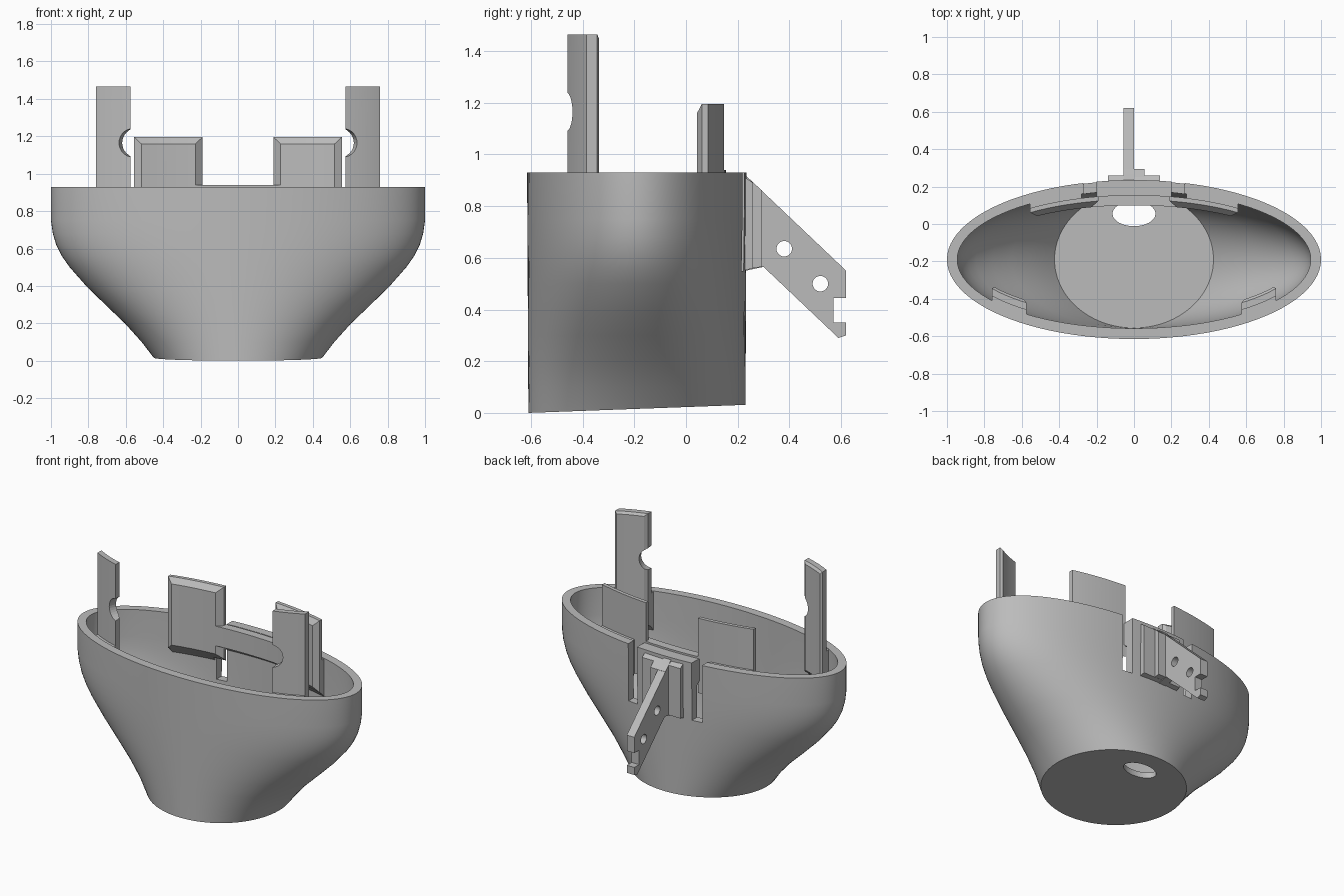
import bpy, bmesh, math
from mathutils import Vector, Matrix

if "Cube" in bpy.data.objects:
    bpy.data.objects.remove(bpy.data.objects["Cube"])

gray = bpy.data.materials.new("plain_gray")
gray.use_nodes = True
GRAY = (0.5, 0.5, 0.5, 1)
gray.diffuse_color = GRAY
gray.node_tree.nodes["Principled BSDF"].inputs["Base Color"].default_value = GRAY

CY = -0.19                      # centre line of the oval body
OUTER, SHOULDER, INNER = (0.92, 0.345), (0.895, 0.32), (0.865, 0.29)
WALL = (0.965, 0.39)


def finish(name, bm, smooth=False):
    bmesh.ops.recalc_face_normals(bm, faces=bm.faces)
    mesh = bpy.data.meshes.new(name)
    bm.to_mesh(mesh)
    bm.free()
    mesh.materials.append(gray)
    ob = bpy.data.objects.new(name, mesh)
    bpy.context.collection.objects.link(ob)
    if smooth:
        select(ob)
        bpy.ops.object.shade_smooth_by_angle(angle=math.radians(30))
    return ob


def select(ob):
    bpy.ops.object.select_all(action='DESELECT')
    ob.select_set(True)
    bpy.context.view_layer.objects.active = ob


def cut(ob, cutters):
    select(ob)
    for c in cutters:
        mod = ob.modifiers.new("cut", 'BOOLEAN')
        mod.operation, mod.solver, mod.object = 'DIFFERENCE', 'EXACT', c
        bpy.ops.object.modifier_apply(modifier=mod.name)
    for c in cutters:
        bpy.data.objects.remove(c)


def cylinder(center, radius, depth, axis, scale_y=1):
    bm = bmesh.new()
    bmesh.ops.create_cone(bm, cap_ends=True, segments=32, radius1=radius,
                          radius2=radius, depth=depth)
    bm.transform(Matrix.Translation(center)
                 @ Vector(axis).to_track_quat('Z', 'Y').to_matrix().to_4x4()
                 @ Matrix.Diagonal((1, scale_y, 1, 1)))
    ob = finish("cutter", bm)
    ob.hide_render = True
    return ob


def box(name, low, high):
    bm = bmesh.new()
    bmesh.ops.create_cube(bm, size=1)
    low, high = Vector(low), Vector(high)
    bm.transform(Matrix.Translation((low + high) / 2)
                 @ Matrix.Diagonal((*(high - low), 1)))
    return finish(name, bm)


def oval_plate(name, x0, x1, layers, side, n=12):
    """Plate bent along the oval; each layer is (radii, inset, bottom, top)."""
    bm = bmesh.new()
    grids = []
    for (a, b), inset, z0, z1 in layers:
        rows = [[], []]
        for i in range(n + 1):
            x = x0 + inset + (x1 - x0 - 2 * inset) * i / n
            y = CY + side * b * math.sqrt(1 - (x / a) ** 2)
            for row, z in zip(rows, (z0, z1)):
                row.append(bm.verts.new((x, y, z)))
        grids.append(rows)
    for g in (grids[0], grids[-1]):
        for i in range(n):
            bm.faces.new((g[0][i], g[0][i + 1], g[1][i + 1], g[1][i]))
    for g, h in zip(grids, grids[1:]):
        loop_g, loop_h = g[0] + g[1][::-1], h[0] + h[1][::-1]
        for i in range(len(loop_g)):
            j = (i + 1) % len(loop_g)
            bm.faces.new((loop_g[i], loop_g[j], loop_h[j], loop_h[i]))
    return finish(name, bm, smooth=True)


def side_profile(name, points, x0, x1):
    bm = bmesh.new()
    face = bm.faces.new([bm.verts.new((x0, y, z)) for y, z in points])
    new = bmesh.ops.extrude_face_region(bm, geom=[face])["geom"]
    bmesh.ops.translate(bm, vec=(x1 - x0, 0, 0),
                        verts=[v for v in new if isinstance(v, bmesh.types.BMVert)])
    return finish(name, bm)


# Body: round tilted base flaring into a wide oval rim, hollow inside
flare = [(0, 0.45), (0.1, 0.515), (0.2, 0.605), (0.3, 0.71), (0.4, 0.812), (0.5, 0.9),
         (0.56, 0.942), (0.62, 0.972), (0.68, 0.99), (0.75, 1), (0.93, 1)]
bm = bmesh.new()
SEG = 96
rings = []
stations = [(z, r, 0.42 + 0.005 * z / 0.93) for z, r in flare]
stations += [(z, r - 0.055, 0.368) for z, r in reversed(flare[1:])]
stations += [(0.06, 0.425, 0.366)]
for z, a, b in stations:
    ring = []
    for i in range(SEG):
        t = 2 * math.pi * i / SEG
        y = CY + b * math.sin(t)
        ring.append(bm.verts.new((a * math.cos(t), y, z or 0.037 * (y + 0.61))))
    rings.append(ring)
for r, s in zip(rings, rings[1:]):
    for i in range(SEG):
        j = (i + 1) % SEG
        bm.faces.new((r[i], r[j], s[j], s[i]))
bm.faces.new(rings[0])
bm.faces.new(rings[-1])
body = finish("body_shell", bm)

# Base screw holes, cable opening and the slots beside the back tab
cutters = [cylinder((sx * 0.22, y, 0), 0.028, 0.4, (0, 0, 1))
           for sx in (-1, 1) for y in (0.035, -0.41)]
cutters.append(cylinder((0, 0.055, 0), 0.115, 0.4, (0, 0, 1), 0.58))
for sx in (-1, 1):
    xs = sorted((sx * 0.2, sx * 0.27))
    cutters.append(box("slot_cutter", (xs[0], 0.1, 0.55), (xs[1], 0.4, 1.1)))
cut(body, cutters)
select(body)
bpy.ops.object.shade_smooth_by_angle(angle=math.radians(30))

for sx, label in ((-1, "right"), (1, "left")):
    # Tall front post with a screw hole and a round bite in its inner edge
    x0, x1 = sorted((sx * 0.575, sx * 0.76))
    post = oval_plate(label + "_front_post", x0, x1,
                      [(OUTER, 0, 0.7, 1.465), ((0.88, 0.305), 0, 0.73, 1.465),
                       (INNER, 0.015, 0.75, 1.45)], -1)
    cut(post, [cylinder((sx * 0.67, -0.4, 1.37), 0.028, 0.5, (0, 1, 0)),
               cylinder((sx * 0.555, -0.435, 1.165), 0.075, 0.4, (sx * 0.34, -0.94, 0))])
    oval_plate(label + "_post_mount", x0, x1,
               [(WALL, 0, 0.64, 0.925), (OUTER, 0, 0.7, 0.925)], -1)

    # Wide back bracket with bevelled inner edges and a sloped underside
    x0, x1 = sorted((sx * 0.19, sx * 0.555))
    bracket = oval_plate(label + "_back_bracket", x0, x1,
                         [(OUTER, 0, 0.7, 1.195), (SHOULDER, 0, 0.72, 1.195),
                          (INNER, 0.038, 0.755, 1.16)], 1)
    cut(bracket, [cylinder((sx * 0.38, 0.1, 1.125), 0.028, 0.5, (0, 1, 0))])
    x0, x1 = sorted((sx * 0.28, sx * 0.555))
    oval_plate(label + "_bracket_mount", x0, x1,
               [(WALL, 0, 0.65, 0.925), (OUTER, 0, 0.7, 0.925)], 1)

# Bridge joining the brackets, and its link to the back tab
oval_plate("bracket_bridge", -0.23, 0.23,
           [(OUTER, 0, 0.78, 0.94), (INNER, 0, 0.81, 0.94)], 1)
oval_plate("tab_link", -0.2, 0.2,
           [(WALL, 0, 0.74, 0.928), (OUTER, 0, 0.78, 0.928)], 1)

# Back tab plate, rib and hooked arm
side_profile("tab_plate", [(0.2, 0.545), (0.26, 0.56), (0.26, 0.89), (0.2, 0.93)],
             -0.14, 0.14)
side_profile("tab_rib", [(0.25, 0.56), (0.295, 0.565), (0.295, 0.86), (0.25, 0.9)],
             -0.055, 0.055)
arm = side_profile("hook_arm",
                   [(0.23, 0.92), (0.62, 0.55), (0.62, 0.445), (0.57, 0.445), (0.57, 0.35),
                    (0.62, 0.35), (0.62, 0.3), (0.59, 0.29), (0.3, 0.565), (0.23, 0.55)],
                   -0.055, 0)
cut(arm, [cylinder((0, y, z), 0.03, 0.5, (1, 0, 0)) for y, z in ((0.38, 0.635), (0.52, 0.5))])
